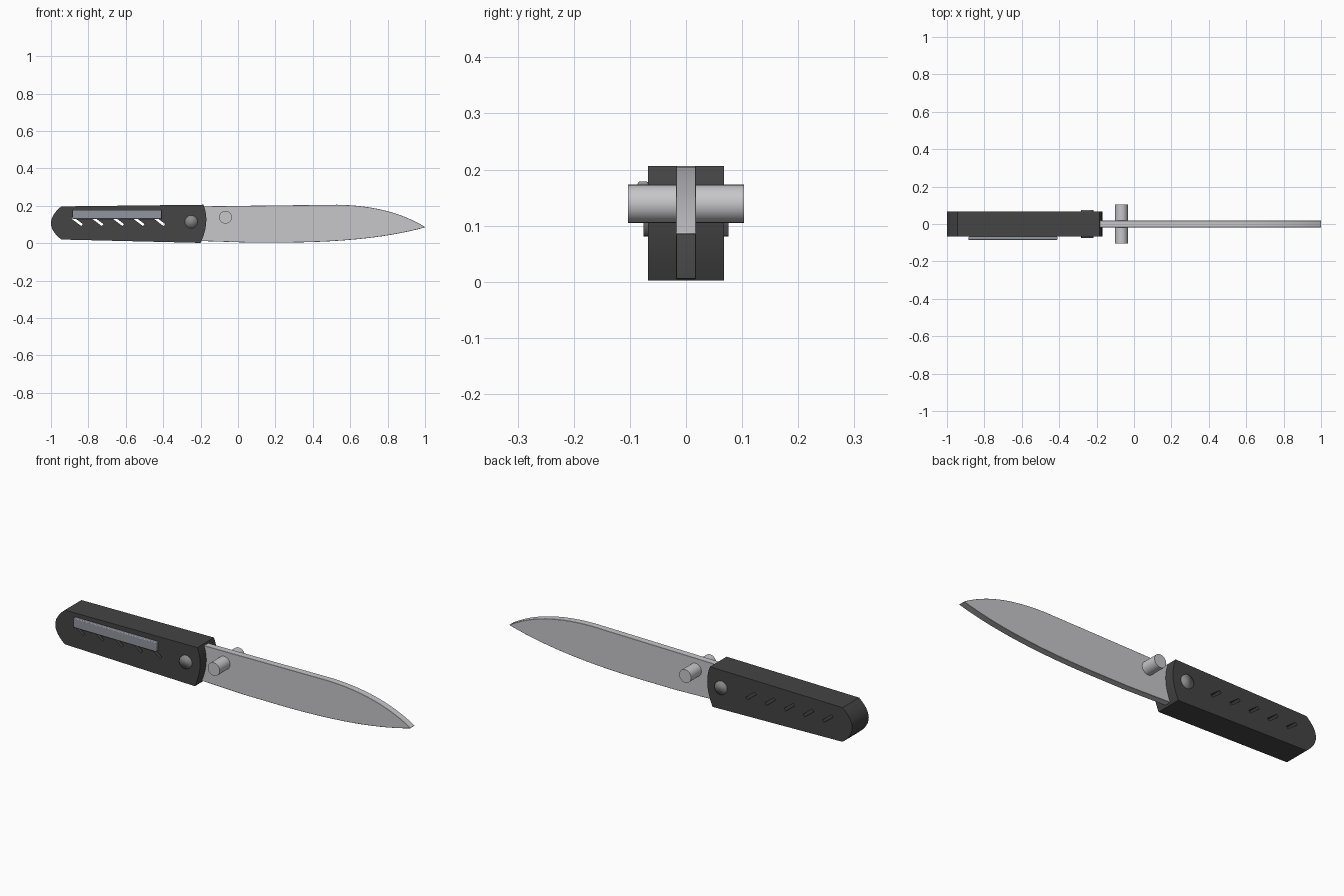
import bpy, bmesh, math
from mathutils import Matrix

if "Cube" in bpy.data.objects:
    bpy.data.objects.remove(bpy.data.objects["Cube"])


def material(name, rgb):
    m = bpy.data.materials.new(name)
    m.diffuse_color = (*rgb, 1)
    m.use_nodes = True
    m.node_tree.nodes["Principled BSDF"].inputs["Base Color"].default_value = m.diffuse_color
    return m


BLACK = material("handle black", (0.058, 0.058, 0.058))
STEEL = material("blade steel", (0.57, 0.57, 0.59))
CLIP = material("clip grey", (0.29, 0.30, 0.34))
PIVOT = material("pivot grey", (0.25, 0.25, 0.25))


def make(name, bm, mat):
    bmesh.ops.recalc_face_normals(bm, faces=bm.faces)
    me = bpy.data.meshes.new(name)
    bm.to_mesh(me)
    bm.free()
    if mat:
        me.materials.append(mat)
    ob = bpy.data.objects.new(name, me)
    bpy.context.collection.objects.link(ob)
    return ob


def activate(ob):
    bpy.ops.object.select_all(action='DESELECT')
    ob.select_set(True)
    bpy.context.view_layer.objects.active = ob


def smooth(ob, degrees=30):
    activate(ob)
    bpy.ops.object.shade_smooth_by_angle(angle=math.radians(degrees))


def bevel(ob, width, segments=1):
    b = ob.modifiers.new("edge bevel", 'BEVEL')
    b.width, b.segments = width, segments
    b.limit_method = 'ANGLE'
    b.angle_limit = math.radians(50)


def arc(p0, p1, p2, n=8):
    """Points of a curve from p0 to p2 passing through p1 halfway."""
    c = [2 * p1[i] - (p0[i] + p2[i]) / 2 for i in range(2)]
    return [tuple((1 - t) ** 2 * p0[i] + 2 * t * (1 - t) * c[i] + t * t * p2[i] for i in range(2))
            for t in (k / n for k in range(n + 1))]


def slab(name, outline, half, mat):
    """Side outline (x, z) extruded evenly to both sides."""
    bm = bmesh.new()
    face = bm.faces.new([bm.verts.new((x, -half, z)) for x, z in outline])
    out = bmesh.ops.extrude_face_region(bm, geom=[face])
    verts = [g for g in out['geom'] if isinstance(g, bmesh.types.BMVert)]
    bmesh.ops.translate(bm, verts=verts, vec=(0, 2 * half, 0))
    return make(name, bm, mat)


def cross_pin(name, x, z, radius, half, mat):
    bm = bmesh.new()
    bmesh.ops.create_cone(bm, cap_ends=True, segments=32, radius1=radius, radius2=radius,
                          depth=2 * half,
                          matrix=Matrix.Translation((x, 0, z)) @ Matrix.Rotation(math.pi / 2, 4, 'X'))
    return make(name, bm, mat)


# handle: slightly tapered body with rounded ends
butt = arc((-0.945, 0.02), (-1.0, 0.108), (-0.945, 0.197), 12)
nose = arc((-0.185, 0.206), (-0.17, 0.11), (-0.2, 0.002), 12)
handle = slab("handle", butt + nose, 0.068, BLACK)

# five slanted slots cut right through the handle
bm = bmesh.new()
for i in range(5):
    bmesh.ops.create_cube(bm, size=1, matrix=Matrix.Translation((-0.86 + 0.11 * i, 0, 0.117))
                          @ Matrix.Rotation(math.radians(37), 4, 'Y')
                          @ Matrix.Diagonal((0.066, 0.4, 0.014, 1)))
cutter = make("slot_cutter", bm, None)
cutter.hide_render = True
cut = handle.modifiers.new("slots", 'BOOLEAN')
cut.operation, cut.solver, cut.object = 'DIFFERENCE', 'EXACT', cutter
activate(handle)
bpy.ops.object.modifier_apply(modifier=cut.name)
bpy.data.objects.remove(cutter)
smooth(handle)

# blade: straight spine, curved drop to the tip, curved belly
spine = [(-0.28, 0.18), (-0.21, 0.197), (0.1, 0.201)]
drop = arc((0.53, 0.206), (0.79, 0.174), (1.0, 0.087), 12)
belly = arc((1.0, 0.085), (0.67, 0.025), (0.25, 0.004), 14)
heel = [(0.05, 0.004), (-0.2, 0.012), (-0.28, 0.03)]
blade = slab("blade", spine + drop + belly + heel, 0.0175, STEEL)
bevel(blade, 0.003)
smooth(blade)

# thumb stud through the blade
stud = cross_pin("thumb_stud", -0.067, 0.139, 0.034, 0.103, STEEL)
smooth(stud)

# pivot pin with softly shaded ends
pivot = cross_pin("pivot_pin", -0.25, 0.115, 0.034, 0.076, PIVOT)
for p in pivot.data.polygons:
    p.use_smooth = True

# pocket clip on the front face
bm = bmesh.new()
bmesh.ops.create_cube(bm, size=1, matrix=Matrix.Translation((-0.647, -0.0765, 0.154))
                      @ Matrix.Diagonal((0.475, 0.019, 0.05, 1)))
clip = make("pocket_clip", bm, CLIP)
bevel(clip, 0.004, 2)
smooth(clip)
